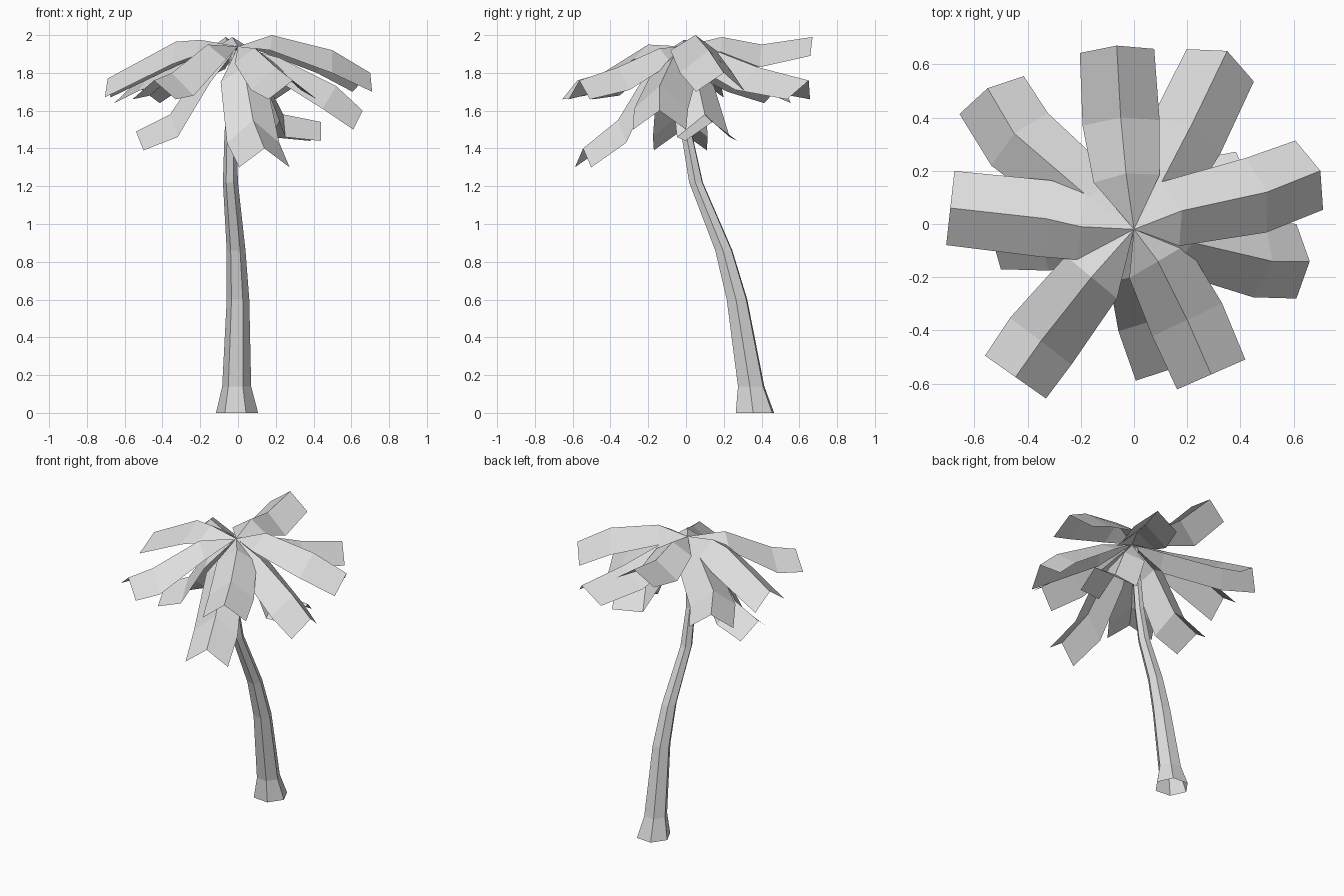
import bpy, bmesh, math
from mathutils import Vector

if "Cube" in bpy.data.objects:
    bpy.data.objects.remove(bpy.data.objects["Cube"], do_unlink=True)

mat = bpy.data.materials.new("light_grey")
mat.use_nodes = True
grey = (0.73, 0.73, 0.73, 1)
mat.diffuse_color = grey
mat.node_tree.nodes["Principled BSDF"].inputs["Base Color"].default_value = grey


def finish(name, bm):
    mesh = bpy.data.meshes.new(name)
    bm.to_mesh(mesh)
    bm.free()
    mesh.materials.append(mat)
    obj = bpy.data.objects.new(name, mesh)
    bpy.context.collection.objects.link(obj)


# Leaning six-sided trunk, open at the base: x, y, z, radius of each ring
def make_trunk(rings, sides=6):
    bm = bmesh.new()
    loops = []
    for x, y, z, r in rings:
        angles = [math.tau * i / sides - math.radians(5) for i in range(sides)]
        loops.append([bm.verts.new((x + r * math.cos(a), y + r * math.sin(a), z))
                      for a in angles])
    for low, high in zip(loops, loops[1:]):
        for i in range(sides):
            j = (i + 1) % sides
            bm.faces.new((low[i], low[j], high[j], high[i]))
    bm.faces.new(loops[-1])
    finish("trunk", bm)


make_trunk([
    (-0.005, 0.365, 0, 0.112),
    (-0.007, 0.345, 0.14, 0.077),
    (0, 0.27, 0.6, 0.06),
    (-0.01, 0.2, 0.86, 0.05),
    (-0.04, 0.053, 1.22, 0.04),
    (-0.04, 0.005, 1.47, 0.032),
    (-0.02, -0.02, 1.92, 0.025),
])

# Fronds: folded strips with a raised spine, fanning out from the crown
crown = Vector((0, -0.02, 1.94))
half_widths = (0.125, 0.145, 0.14)
drops = (0.08, 0.12, 0.1)


def make_frond(name, sweep, spine):
    bm = bmesh.new()
    points = [Vector(p) for p in spine]
    path = [crown] + points
    tip = bm.verts.new(crown)
    rows = []
    for i, p in enumerate(points):
        along = path[min(i + 2, len(points))] - path[i]
        along.z = 0
        along.normalize()
        side = Vector((-along.y, along.x, 0))
        rim = p - along * sweep - Vector((0, 0, drops[i]))
        rows.append([bm.verts.new(v) for v in
                     (rim + side * half_widths[i], p, rim - side * half_widths[i])])
    left, mid, right = rows[0]
    bm.faces.new((tip, mid, left))
    bm.faces.new((tip, right, mid))
    for a, b in zip(rows, rows[1:]):
        for k in range(2):
            bm.faces.new((a[k], a[k + 1], b[k + 1], b[k]))
    finish(name, bm)


# Backward sweep of the rims, then three spine points from crown to tip
fronds = {
    "left": (0.045, [(0.18, 0.05, 2.0), (0.5, 0.12, 1.92), (0.7, 0.2, 1.8)]),
    "left_front": (0.05, [(0.22, -0.07, 1.88), (0.52, -0.14, 1.73), (0.66, -0.14, 1.6)]),
    "front_left": (0, [(0.09, -0.14, 1.93), (0.2, -0.36, 1.83), (0.29, -0.565, 1.76)]),
    "front_low": (0, [(0.03, -0.19, 1.83), (0.08, -0.36, 1.55), (0.14, -0.545, 1.4)]),
    "front_right": (0, [(-0.16, -0.2, 1.95), (-0.35, -0.44, 1.8), (-0.445, -0.575, 1.76)]),
    "right_low": (0.04, [(-0.19, -0.03, 1.83), (-0.36, -0.03, 1.58), (-0.54, -0.03, 1.49)]),
    "right": (0, [(-0.2, -0.01, 1.975), (-0.33, 0.02, 1.965), (-0.69, 0.06, 1.77)]),
    "back_right": (0.03, [(-0.17, 0.1, 1.9), (-0.45, 0.34, 1.82), (-0.55, 0.51, 1.74)]),
    "back": (0.02, [(-0.03, 0.19, 1.99), (-0.05, 0.4, 1.95), (-0.065, 0.67, 1.99)]),
    "back_left": (0.06, [(0.1, 0.15, 1.92), (0.22, 0.38, 1.83), (0.35, 0.65, 1.76)]),
    "left_low": (0.03, [(0.12, 0.05, 1.81), (0.24, 0.1, 1.58), (0.44, 0.14, 1.54)]),
}
for place, (sweep, spine) in fronds.items():
    make_frond("frond_" + place, sweep, spine)
